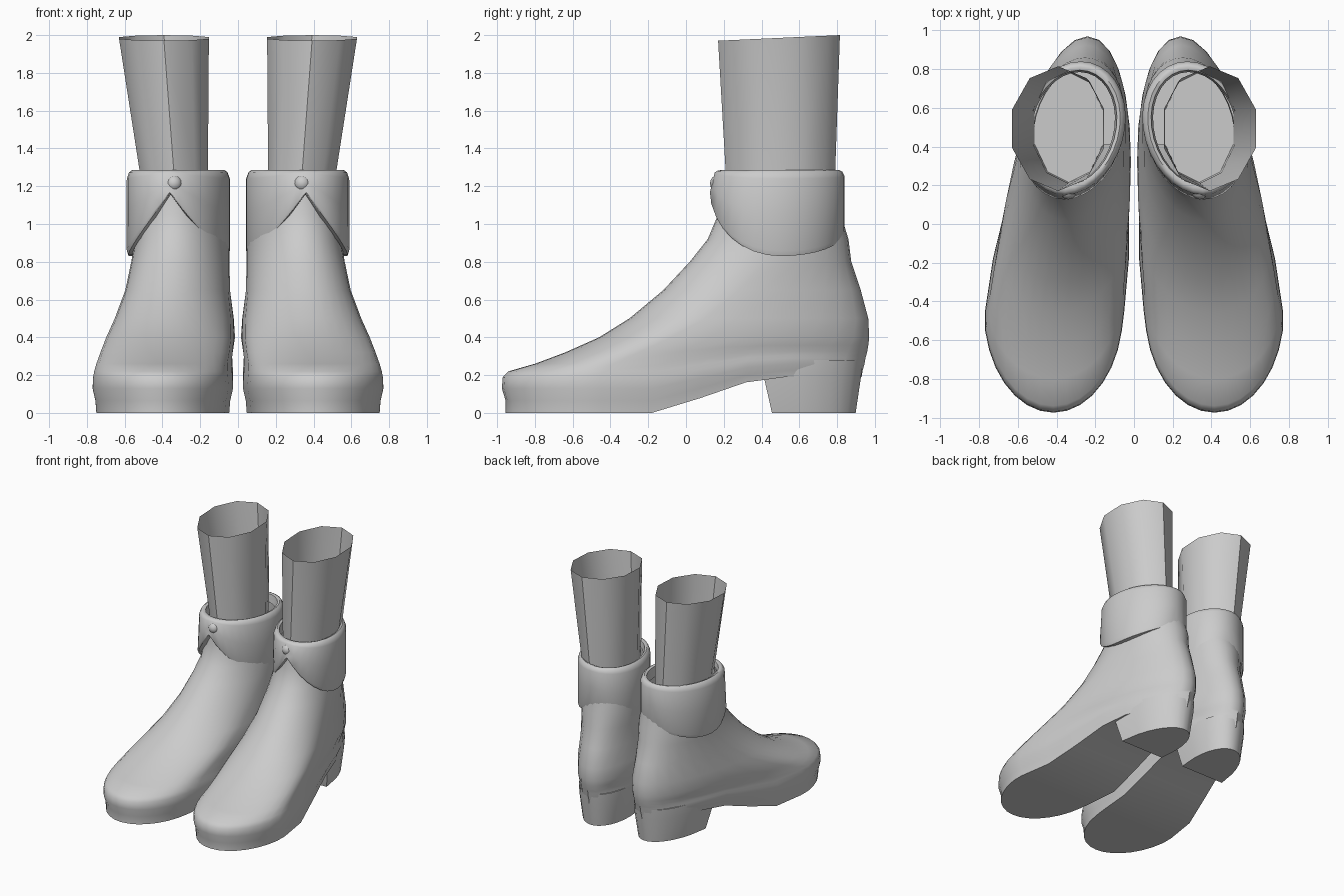
import bpy, bmesh, math
from math import sin, cos, pi

if bpy.data.objects.get("Cube"):
    bpy.data.objects.remove(bpy.data.objects["Cube"])

grey = bpy.data.materials.new("plain grey")
grey.use_nodes = True
grey.diffuse_color = (0.6, 0.6, 0.6, 1)
grey.node_tree.nodes["Principled BSDF"].inputs["Base Color"].default_value = (0.6, 0.6, 0.6, 1)


def loft(name, rings, cap_first=False, cap_last=False, angle=40):
    """Skin a stack of closed rings; caps are strips joining mirrored ring points."""
    bm = bmesh.new()
    rows = [[bm.verts.new(p) for p in ring] for ring in rings]
    n = len(rows[0])
    for a, b in zip(rows, rows[1:]):
        for i in range(n):
            j = (i + 1) % n
            bm.faces.new((a[i], a[j], b[j], b[i]))
    for row, wanted in ((rows[0], cap_first), (rows[-1], cap_last)):
        if wanted:
            for i in range(n // 2):
                quad = (row[i], row[i + 1], row[n - 1 - i], row[-i])
                bm.faces.new(list(dict.fromkeys(quad)))
    bmesh.ops.recalc_face_normals(bm, faces=bm.faces)
    mesh = bpy.data.meshes.new(name)
    bm.to_mesh(mesh)
    bm.free()
    obj = bpy.data.objects.new(name, mesh)
    bpy.context.collection.objects.link(obj)
    finish(obj, angle)


def finish(obj, angle=40):
    obj.data.materials.append(grey)
    bpy.ops.object.select_all(action='DESELECT')
    obj.select_set(True)
    bpy.context.view_layer.objects.active = obj
    bpy.ops.object.shade_smooth_by_angle(angle=math.radians(angle))


def axis_x(y):
    """The foot's centre line, turned outward at the toe."""
    return 0.41 - 0.12 * (max(y, -0.5) + 0.45)


def sole_z(y):
    """Underside: flat forefoot, then a rising arch up to the heel."""
    if y < -0.08:
        return 0
    if y < 0.18:
        return 0.13 * (y + 0.08) / 0.26
    return min(0.13 + 0.06 * (y - 0.18) / 0.26, 0.19)


def egg(front, back, mid, width, n):
    """Egg outline starting at the front point: yields (offset, y, sideways fraction)."""
    for i in range(n):
        s, c = sin(2 * pi * i / n), cos(2 * pi * i / n)
        yield width * s, mid - c * (mid - front if c > 0 else back - mid), s, c


# boot levels: height, front, back, widest point, half width
LEVELS = [
    (0, -.955, .93, -.45, .34), (.065, -.955, .935, -.45, .345),
    (.13, -.975, .945, -.45, .36), (.19, -.97, .95, -.45, .357),
    (.22, -.94, .955, -.43, .352), (.26, -.8, .96, -.38, .345),
    (.32, -.64, .965, -.25, .34), (.4, -.46, .97, -.08, .33),
    (.5, -.3, .965, .1, .305), (.65, -.12, .925, .28, .27),
    (.8, .02, .875, .42, .255), (.92, .115, .86, .5, .245),
    (1.05, .17, .82, .5, .235), (1.2, .18, .81, .5, .22)]

# cuff profile from hidden lower edge over the rim: inset, share of height, top
CUFF = [(.05, 0), (.008, 0), (0, .06), (0, .5), (0, .9), (.012, .975),
        (.028, 1), (.045, .985), (.055, .8)]

for side, label in ((1, "left"), (-1, "right")):
    # boot body with sole and arch
    rings = []
    for z, front, back, mid, width in LEVELS:
        ring = []
        for dx, y, s, c in egg(front, back, mid, width, 32):
            waist = 1 - 0.07 * math.exp(-((y - 0.2) / 0.25) ** 2) * max(0, 1 - z / 0.5)
            base = sole_z(y) * max(0, 1 - z / 0.4)
            ring.append((side * (axis_x(y) + dx * waist), y, z + base))
        rings.append(ring)
    loft(label + "_boot", rings, cap_first=True)

    # block heel, D-shaped
    rings = []
    for z, front, back, width in ((0, .455, .9, .2), (.2, .41, .93, .235), (.28, .41, .94, .235)):
        ring = []
        for i in range(16):
            t = -pi / 2 + pi * (i + 0.5) / 16
            y = front + (back - front) * max(0, cos(t)) ** 0.85 if 0 < i < 15 else front
            ring.append((side * (axis_x(y) + width * sin(t)), y, z))
        rings.append(ring)
    # start the ring at the middle of the back so that caps pair up
    loft(label + "_heel", [[(x, y, z) for x, y, z in r] for r in rings], angle=35)
    bm = bmesh.new()
    heel = bpy.data.objects[label + "_heel"]
    bm.from_mesh(heel.data)
    bmesh.ops.holes_fill(bm, edges=[e for e in bm.edges if e.is_boundary])
    bmesh.ops.recalc_face_normals(bm, faces=bm.faces)
    bm.to_mesh(heel.data)
    bm.free()
    finish(heel, 35)

    # folded cuff, its lower edge cut to a V at the front
    rings = []
    for inset, up in CUFF:
        ring = []
        flare = 0.03 * (1 - up)
        for dx, y, s, c in egg(.155 + inset - flare, .84 - inset, .5, .27 - inset, 32):
            low = 1.16 - 0.33 * abs(s) if c > 0 else 0.95 - 0.12 * abs(s)
            ring.append((side * (axis_x(y) + 0.02 + dx), y, low + (1.285 - low) * up))
        rings.append(ring)
    loft(label + "_cuff", rings, angle=50)

    # button on the cuff front
    bpy.ops.mesh.primitive_uv_sphere_add(segments=12, ring_count=8, radius=0.045,
                                         location=(side * 0.34, 0.172, 1.215))
    button = bpy.context.object
    button.name = label + "_button"
    finish(button, 60)

    # ankle tube, ten-sided, open and slanted at the top
    rings = []
    for z, cx, front, back, width, slant in ((1.15, .337, .215, .785, .185, 0),
                                             (1.28, .34, .21, .79, .19, 0),
                                             (1.985, .392, .17, .815, .25, .046)):
        ring = []
        for dx, y, s, c in egg(front, back, (front + back) / 2, width, 10):
            ring.append((side * (cx + dx), y, z + slant * (y - 0.49)))
        rings.append(ring)
    loft(label + "_ankle", rings, cap_first=True)
